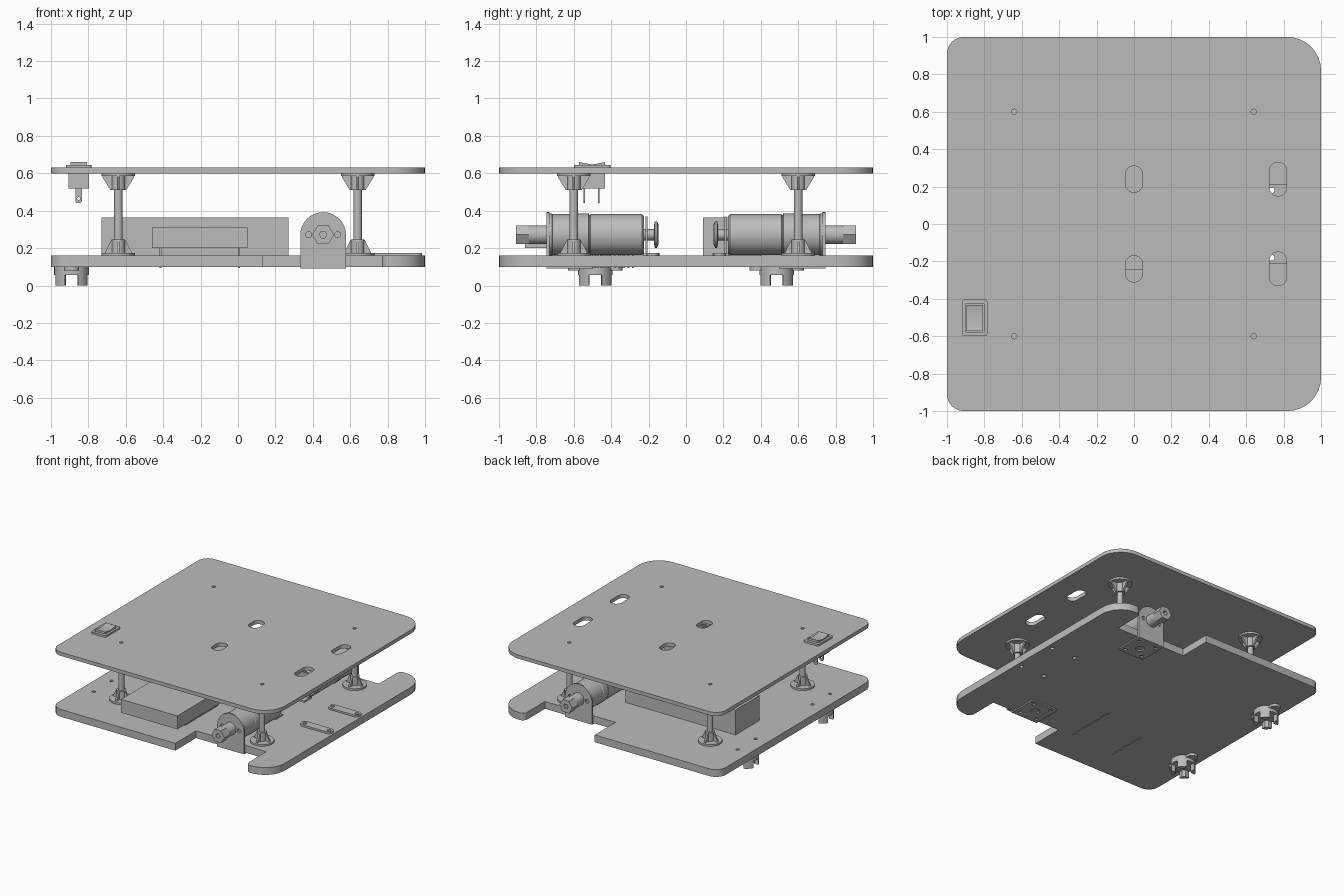
import bpy
import bmesh
from math import sin, cos, pi, radians
from mathutils import Matrix, Vector

old = bpy.data.objects.get("Cube")
if old:
    bpy.data.objects.remove(old)

grey = bpy.data.materials.new("light_grey")
grey.use_nodes = True
colour = (0.5, 0.5, 0.5, 1)
grey.diffuse_color = colour
grey.node_tree.nodes["Principled BSDF"].inputs["Base Color"].default_value = colour
parts = []


def finish(name, bm):
    """Clean a bmesh and turn it into a named grey object."""
    bmesh.ops.remove_doubles(bm, verts=bm.verts, dist=1e-5)
    bmesh.ops.recalc_face_normals(bm, faces=bm.faces)
    mesh = bpy.data.meshes.new(name)
    bm.to_mesh(mesh)
    bm.free()
    mesh.materials.append(grey)
    obj = bpy.data.objects.new(name, mesh)
    bpy.context.collection.objects.link(obj)
    parts.append(obj)
    return obj


def box(name, x0, x1, y0, y1, z0, z1):
    bm = bmesh.new()
    size = Matrix.Diagonal((x1 - x0, y1 - y0, z1 - z0, 1))
    mid = Vector((x0 + x1, y0 + y1, z0 + z1)) / 2
    bmesh.ops.create_cube(bm, size=1, matrix=Matrix.Translation(mid) @ size)
    return finish(name, bm)


def arc(x, y, r, start, end, n=8):
    return [(x + r * cos(radians(start + (end - start) * i / n)),
             y + r * sin(radians(start + (end - start) * i / n))) for i in range(n + 1)]


def hole(x, y, r, n=16):
    return arc(x, y, r, 0, 360, n)[:-1]


def slot(x, y, w, h, r):
    """Rounded rectangle centred on x, y."""
    a, b = w / 2 - r, h / 2 - r
    return (arc(x + a, y + b, r, 0, 90) + arc(x - a, y + b, r, 90, 180)
            + arc(x - a, y - b, r, 180, 270) + arc(x + a, y - b, r, 270, 360))


def sheet(name, loops, low, high, upright=False):
    """Extrude an outline with holes; upright sheets are drawn in x, z."""
    curve = bpy.data.curves.new(name, 'CURVE')
    curve.dimensions = '2D'
    curve.fill_mode = 'BOTH'
    curve.extrude = (high - low) / 2
    for loop in loops:
        spline = curve.splines.new('POLY')
        spline.points.add(len(loop) - 1)
        for point, (x, y) in zip(spline.points, loop):
            point.co = (x, y, 0, 1)
        spline.use_cyclic_u = True
    temp = bpy.data.objects.new(name, curve)
    bpy.context.collection.objects.link(temp)
    graph = bpy.context.evaluated_depsgraph_get()
    mesh = bpy.data.meshes.new_from_object(temp.evaluated_get(graph))
    bm = bmesh.new()
    bm.from_mesh(mesh)
    bpy.data.objects.remove(temp)
    bpy.data.curves.remove(curve)
    bpy.data.meshes.remove(mesh)
    mid = (low + high) / 2
    if upright:
        move = Matrix.Translation((0, mid, 0)) @ Matrix.Rotation(pi / 2, 4, 'X')
    else:
        move = Matrix.Translation((0, 0, mid))
    bm.transform(move)
    return finish(name, bm)


def lathe(name, profile, place, sides=32, closed=False):
    """Turn (radius, height) points about z, then place with a function."""
    bm = bmesh.new()
    rings = [[bm.verts.new(place(r * cos(2 * pi * i / sides), r * sin(2 * pi * i / sides), h))
              for i in range(sides)] for r, h in profile]
    pairs = list(zip(rings, rings[1:] + rings[:1])) if closed else list(zip(rings, rings[1:]))
    for a, b in pairs:
        for i in range(sides):
            j = (i + 1) % sides
            bm.faces.new((a[i], a[j], b[j], b[i]))
    if not closed:
        bm.faces.new(rings[0])
        bm.faces.new(rings[-1])
    return finish(name, bm)


# Upper deck with cable slots and screw holes
posts = [(x, y) for x in (-0.64, 0.64) for y in (-0.6, 0.6)]
outline = (arc(0.82, 0.82, 0.18, 0, 90) + arc(-0.91, 0.91, 0.09, 90, 180)
           + arc(-0.91, -0.91, 0.09, 180, 270) + arc(0.82, -0.82, 0.18, 270, 360))
cable_slots = [slot(x, s * 0.24, 0.092, h, 0.045)
               for x, h in ((0, 0.14), (0.77, 0.18)) for s in (-1, 1)]
sheet("upper_deck", [outline] + cable_slots + [hole(x, y, 0.014) for x, y in posts], 0.6, 0.63)

# Lower deck with a wheel notch on each side
notch = [(0.13, 1), (0.13, 0.73), (0.77, 0.73)]
lower = (arc(0.82, 0.82, 0.18, 0, 90) + arc(0.81, 0.96, 0.04, 90, 180, 4) + notch[::-1]
         + arc(-0.91, 0.91, 0.09, 90, 180) + arc(-0.91, -0.91, 0.09, 180, 270)
         + [(x, -y) for x, y in notch] + arc(0.81, -0.96, 0.04, 180, 270, 4)
         + arc(0.82, -0.82, 0.18, 270, 360))
strip_holes = [[hole(x, s * 0.18, 0.016) for x in (0.735, 0.955)] for s in (-1, 1)]
caster_holes = [hole(-0.89, s * 0.485 + d, 0.014) for s in (-1, 1) for d in (-0.115, 0.115)]
sheet("lower_deck", [lower] + strip_holes[0] + strip_holes[1] + caster_holes, 0.1, 0.16)

# Sensor strips near the leading edge
for s, holes in zip((-1, 1), strip_holes):
    sheet("sensor_strip", [slot(0.845, s * 0.18, 0.28, 0.07, 0.03)] + holes, 0.16, 0.175)

# Standoffs with ribbed flanges
for px, py in posts:
    def at(x, y, z):
        return (px + x, py + y, z)
    lathe("standoff_post", [(0.023, 0.16), (0.023, 0.6)], at, 16)
    for root, way, wide, tip, tall in ((0.16, 1, 0.07, 0.037, 0.085), (0.6, -1, 0.085, 0.042, 0.09)):
        lathe("standoff_flange", [(0.09, root), (0.09, root + way * 0.015)], at, 32)
        lathe("standoff_hub", [(0.036, root), (0.036, root + way * tall)], at, 16)
        for k in range(4):
            bm = bmesh.new()
            corners = [(0, 0.01), (wide, 0.01), (wide, 0.02), (tip, tall), (0, tall)]
            face = bm.faces.new([bm.verts.new((r, -0.007, root + way * h)) for r, h in corners])
            made = bmesh.ops.extrude_face_region(bm, geom=[face])["geom"]
            bmesh.ops.translate(bm, vec=(0, 0.014, 0),
                                verts=[v for v in made if isinstance(v, bmesh.types.BMVert)])
            bm.transform(Matrix.Translation((px, py, 0)) @ Matrix.Rotation(k * pi / 2, 4, 'Z'))
            finish("standoff_rib", bm)

# Drive motors, one per side, pointing outwards
MX, MZ = 0.455, 0.272
for s in (-1, 1):
    def along(x, y, h):
        return (MX + x, s * h, MZ + y)
    lathe("motor_body", [(0.1, 0.225), (0.11, 0.235), (0.11, 0.51), (0.106, 0.512), (0.106, 0.518),
                         (0.113, 0.52), (0.113, 0.575), (0.11, 0.58), (0.11, 0.715),
                         (0.114, 0.717), (0.114, 0.73)], along, 40)
    lathe("motor_rear_shaft", [(0.03, 0.16), (0.03, 0.23)], along, 16)
    lathe("encoder_disc", [(0.055, 0.148), (0.07, 0.155), (0.07, 0.167), (0.055, 0.17)], along, 24)
    lathe("axle_collar", [(0.05, 0.73), (0.05, 0.85)], along, 24)
    lathe("axle_hex", [(0.02, 0.84), (0.058, 0.84), (0.058, 0.91), (0.02, 0.91)], along, 6, True)
    lo, hi = sorted((s * 0.205, s * 0.217))
    box("encoder_board", MX - 0.05, MX + 0.05, lo, hi, 0.165, 0.37)
    lo, hi = sorted((s * 0.14, s * 0.23))
    box("encoder_foot", MX - 0.05, MX + 0.05, lo, hi, 0.16, 0.172)
    # Angle bracket
    arch = arc(MX, 0.27, 0.122, 0, 180, 24) + [(MX - 0.122, 0.092), (MX + 0.122, 0.092)]
    lo, hi = sorted((s * 0.73, s * 0.745))
    sheet("bracket_upright", [arch, hole(MX - 0.077, MZ, 0.016), hole(MX + 0.077, MZ, 0.016)],
          lo, hi, True)
    foot_holes = [hole(MX + a, s * 0.615 + b, 0.014) for a in (-0.08, 0.08) for b in (-0.08, 0.08)]
    sheet("bracket_foot", [slot(MX, s * 0.62, 0.244, 0.245, 0.012), hole(MX, s * 0.615, 0.035)]
          + foot_holes, 0.09, 0.101)

# Casters: flange plus a cup split into four prongs
for s in (-1, 1):
    cy = s * 0.485
    sheet("caster_flange", [slot(-0.89, cy, 0.08, 0.29, 0.038)], 0.08, 0.1)
    lathe("caster_cup", [(0.093, 0.055), (0.093, 0.1)], lambda x, y, z: (x - 0.89, cy + y, z), 32)
    for k in range(4):
        a = 90 * k
        prong = arc(-0.89, cy, 0.093, a + 22, a + 68) + arc(-0.89, cy, 0.058, a + 58, a + 32)
        sheet("caster_prong", [prong], 0, 0.06)

# Battery box and controller with its pin rows
box("battery_box", -0.73, 0.27, 0.09, 0.4, 0.16, 0.365)
box("controller_box", -0.46, 0.05, -0.86, -0.24, 0.2, 0.31)
for x, start, count in ((0.005, -0.7, 18), (-0.415, -0.74, 14)):
    for i in range(count):
        y = start + i * 0.0245
        box("controller_pin", x - 0.006, x + 0.006, y - 0.006, y + 0.006, 0.095, 0.2)

# Rocker switch
SX, SY = -0.852, -0.502
sheet("switch_frame", [slot(SX, SY, 0.135, 0.195, 0.012), slot(SX, SY, 0.1, 0.15, 0.004)], 0.63, 0.645)
box("switch_body", SX - 0.055, SX + 0.055, SY - 0.07, SY + 0.07, 0.52, 0.632)
rocker = box("switch_rocker", SX - 0.044, SX + 0.044, SY - 0.07, SY + 0.07, 0.625, 0.66)
bm = bmesh.new()
bm.from_mesh(rocker.data)
cut = bmesh.ops.bisect_plane(bm, geom=bm.verts[:] + bm.edges[:] + bm.faces[:],
                             plane_co=(SX, SY, 0.64), plane_no=(0, 1, 0))["geom_cut"]
for v in cut:
    if isinstance(v, bmesh.types.BMVert) and v.co.z > 0.65:
        v.co.z = 0.647
bm.to_mesh(rocker.data)
bm.free()
for y in (SY - 0.043, SY + 0.035):
    sheet("switch_terminal", [slot(SX, 0.485, 0.036, 0.09, 0.016), hole(SX, 0.465, 0.008)],
          y - 0.004, y + 0.004, True)

# Smooth round surfaces while keeping edges crisp
bpy.ops.object.select_all(action='DESELECT')
for obj in parts:
    obj.select_set(True)
bpy.context.view_layer.objects.active = parts[0]
bpy.ops.object.shade_smooth_by_angle(angle=radians(30))
